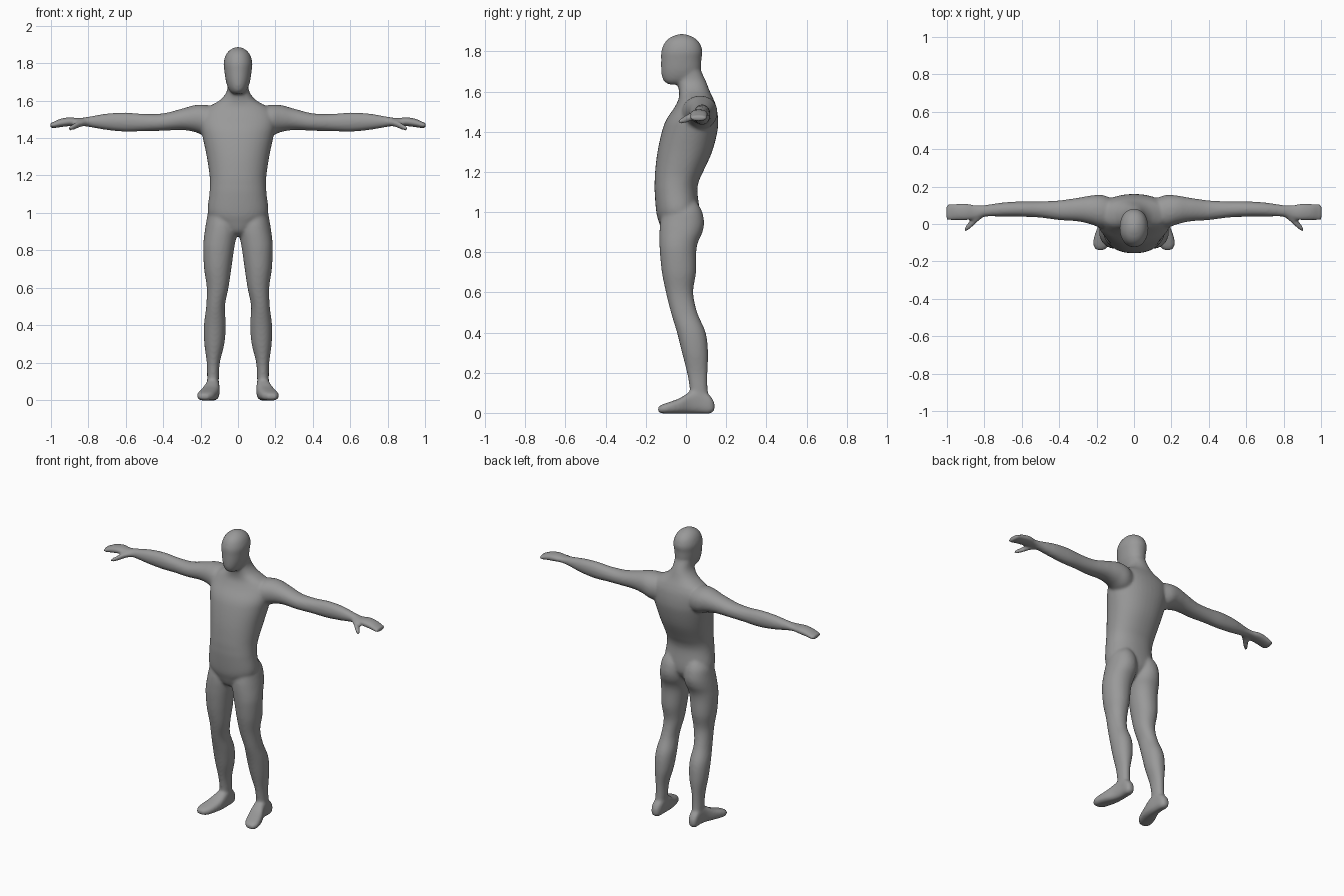
import bpy, bmesh, math
from mathutils import Vector

SEG = 40   # points around each cross-section
SUB = 6    # interpolated rings between given rows


def blend(p0, p1, p2, p3, t):
    """Smooth curve through rows of numbers."""
    return [0.5 * (2 * b + (c - a) * t + (2 * a - 5 * b + 4 * c - d) * t * t
                   + (3 * b - a - 3 * c + d) * t ** 3)
            for a, b, c, d in zip(p0, p1, p2, p3)]


def loft(bm, axis, rows, power=2.0, side=1):
    """Closed loft; row = position on axis, then min/max of the other two axes."""
    rings = []
    n = len(rows)
    for i in range(n - 1):
        ctrl = [rows[max(0, min(n - 1, i + k))] for k in (-1, 0, 1, 2)]
        for s in range(SUB + (i == n - 2)):
            t, a0, a1, b0, b1 = blend(*ctrl, s / SUB)
            ring = []
            for k in range(SEG):
                ang = 2 * math.pi * k / SEG
                c, d = math.cos(ang), math.sin(ang)
                a = (a0 + a1) / 2 + (a1 - a0) / 2 * math.copysign(abs(c) ** (2 / power), c)
                b = (b0 + b1) / 2 + (b1 - b0) / 2 * math.copysign(abs(d) ** (2 / power), d)
                co = {"x": (t, a, b), "y": (a, t, b), "z": (a, b, t)}[axis]
                ring.append(bm.verts.new((co[0] * side, co[1], co[2])))
            rings.append(ring)
    faces = [bm.faces.new(rings[0]), bm.faces.new(rings[-1][::-1])]
    for r, q in zip(rings, rings[1:]):
        for k in range(SEG):
            j = (k + 1) % SEG
            faces.append(bm.faces.new((r[k], q[k], q[j], r[j])))
    bmesh.ops.recalc_face_normals(bm, faces=faces)


# torso and neck: z, half width, front, back
torso = [(0.875, 0.03, -0.08, -0.02), (0.90, 0.07, -0.115, 0.02),
         (0.95, 0.13, -0.135, 0.06), (1.00, 0.162, -0.148, 0.068),
         (1.10, 0.153, -0.156, 0.057), (1.15, 0.15, -0.156, 0.063),
         (1.20, 0.152, -0.154, 0.085), (1.30, 0.167, -0.142, 0.13),
         (1.40, 0.188, -0.12, 0.156), (1.46, 0.20, -0.098, 0.16),
         (1.52, 0.20, -0.058, 0.152), (1.56, 0.17, -0.038, 0.138),
         (1.585, 0.125, -0.034, 0.126), (1.61, 0.088, -0.036, 0.115),
         (1.65, 0.06, -0.045, 0.10), (1.70, 0.055, -0.05, 0.077),
         (1.75, 0.05, -0.05, 0.06)]
# head: z, half width, front, back
head = [(1.635, 0.022, -0.085, -0.03), (1.65, 0.042, -0.108, 0.03),
        (1.675, 0.056, -0.12, 0.065), (1.71, 0.066, -0.124, 0.074),
        (1.76, 0.073, -0.124, 0.077), (1.80, 0.077, -0.123, 0.082),
        (1.84, 0.067, -0.108, 0.069), (1.865, 0.05, -0.085, 0.045),
        (1.88, 0.028, -0.055, 0.015), (1.887, 0.008, -0.03, -0.012)]
# leg: z, inner, outer, front, back
leg = [(1.06, 0.05, 0.12, -0.07, 0.045), (1.01, 0.012, 0.157, -0.11, 0.077),
       (0.95, 0.003, 0.170, -0.127, 0.090), (0.90, 0.003, 0.178, -0.132, 0.082),
       (0.85, 0.013, 0.184, -0.132, 0.060), (0.80, 0.022, 0.186, -0.130, 0.051),
       (0.70, 0.036, 0.181, -0.120, 0.050), (0.60, 0.051, 0.167, -0.100, 0.036),
       (0.50, 0.070, 0.170, -0.075, 0.056), (0.40, 0.065, 0.182, -0.045, 0.098),
       (0.30, 0.073, 0.180, -0.020, 0.110), (0.20, 0.097, 0.167, 0.005, 0.107),
       (0.12, 0.102, 0.165, 0.018, 0.108), (0.04, 0.105, 0.165, 0.02, 0.12)]
# foot: y, inner, outer, sole, top
foot = [(0.142, 0.122, 0.152, 0.012, 0.05), (0.12, 0.106, 0.165, -0.003, 0.085),
        (0.07, 0.100, 0.168, -0.003, 0.12), (0.02, 0.098, 0.178, -0.003, 0.105),
        (-0.03, 0.103, 0.200, -0.003, 0.074), (-0.08, 0.117, 0.216, -0.003, 0.055),
        (-0.115, 0.133, 0.217, -0.003, 0.043), (-0.139, 0.158, 0.203, 0.004, 0.030)]
# arm and palm: x, front, back, bottom, top
arm = [(0.10, 0.00, 0.13, 0.0 + 1.41, 1.56), (0.17, -0.02, 0.155, 1.41, 1.577),
       (0.23, -0.002, 0.152, 1.432, 1.576), (0.30, 0.014, 0.14, 1.443, 1.557),
       (0.40, 0.021, 0.126, 1.439, 1.532), (0.50, 0.034, 0.121, 1.437, 1.529),
       (0.60, 0.039, 0.121, 1.434, 1.536), (0.70, 0.040, 0.115, 1.443, 1.531),
       (0.80, 0.039, 0.101, 1.460, 1.514), (0.85, 0.025, 0.101, 1.466, 1.507),
       (0.90, 0.020, 0.110, 1.464, 1.511), (0.95, 0.020, 0.108, 1.458, 1.503),
       (0.99, 0.019, 0.106, 1.453, 1.485), (1.004, 0.025, 0.100, 1.457, 1.481)]
# thumb: x, front, back, bottom, top
thumb = [(0.80, 0.04, 0.08, 1.467, 1.50), (0.835, 0.013, 0.065, 1.461, 1.498),
         (0.865, -0.016, 0.035, 1.449, 1.485), (0.89, -0.035, 0.003, 1.440, 1.470),
         (0.907, -0.042, -0.022, 1.440, 1.460)]

bm = bmesh.new()
loft(bm, "z", [(z, -w, w, f, b) for z, w, f, b in torso], 2.2)
loft(bm, "z", [(z, -w, w, f, b) for z, w, f, b in head], 2.1)
for side in (1, -1):
    loft(bm, "z", leg, 2.1, side)
    loft(bm, "y", foot, 2.8, side)
    loft(bm, "x", arm, 2.1, side)
    loft(bm, "x", thumb, 2.0, side)

mesh = bpy.data.meshes.new("body")
bm.to_mesh(mesh)
bm.free()
body = bpy.data.objects.new("body", mesh)
bpy.context.collection.objects.link(body)

grey = bpy.data.materials.new("plain grey")
grey.diffuse_color = (0.32, 0.32, 0.32, 1)
mesh.materials.append(grey)

# fuse the parts into one skin and soften the joins
fuse = body.modifiers.new("fuse", "REMESH")
fuse.mode = "VOXEL"
fuse.voxel_size = 0.008
fuse.use_smooth_shade = True
soften = body.modifiers.new("soften", "SMOOTH")
soften.factor = 0.5
soften.iterations = 8
